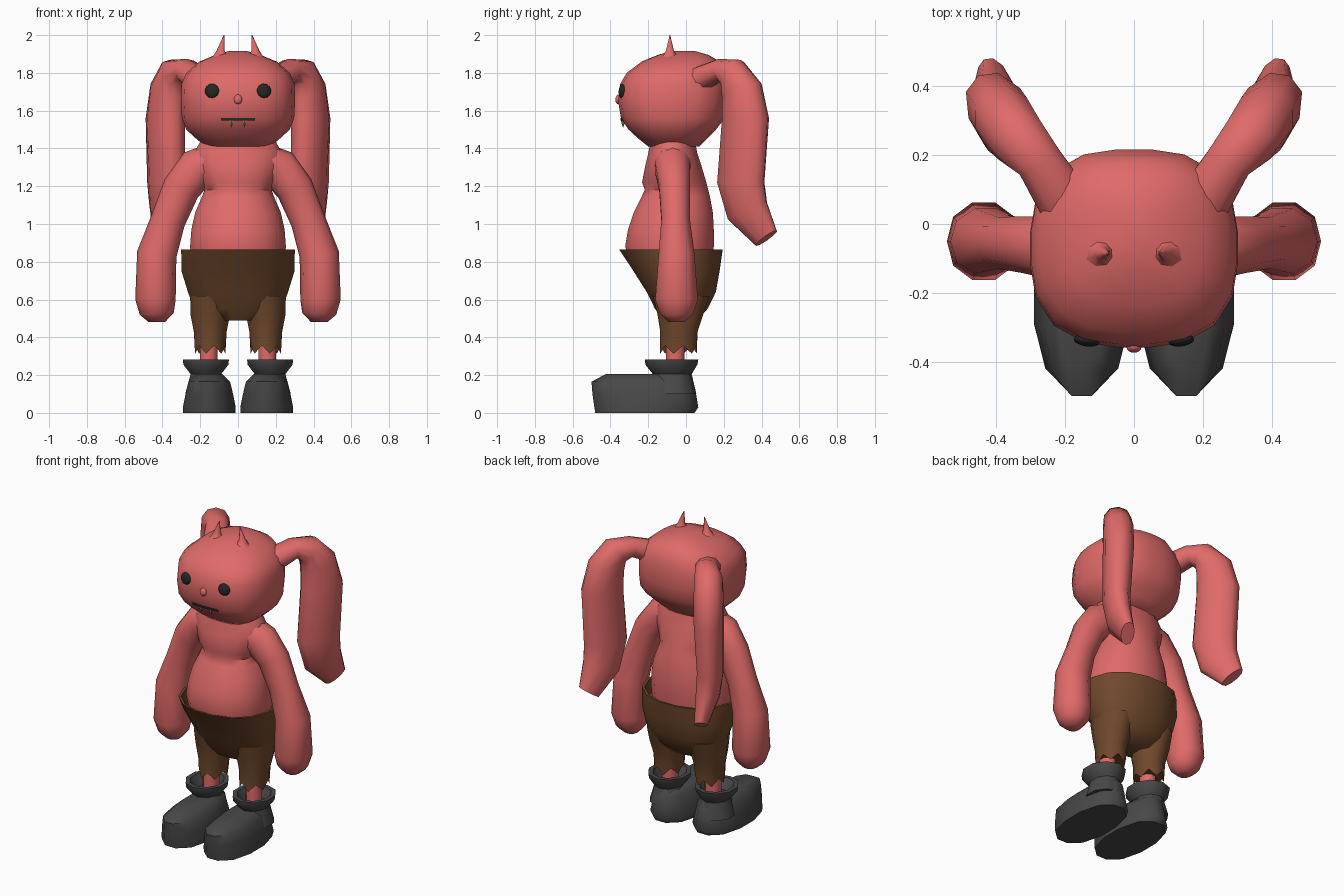
import bpy, bmesh, math
from mathutils import Vector, Matrix
from mathutils.bvhtree import BVHTree


def material(name, rgb):
    m = bpy.data.materials.new(name)
    m.diffuse_color = (*rgb, 1)
    return m


SKIN = material("pink_skin", (0.74, 0.145, 0.14))
BROWN = material("brown_cloth", (0.16, 0.065, 0.025))
BOOT = material("grey_boot", (0.065, 0.065, 0.065))
DARK = material("dark_face", (0.018, 0.02, 0.02))
TOOTH = material("tan_tooth", (0.4, 0.28, 0.15))


def oval(n, power):
    """Unit superellipse points."""
    pts = []
    for i in range(n):
        a = 2 * math.pi * (i + 0.5) / n
        c, s = math.cos(a), math.sin(a)
        r = (abs(c) ** power + abs(s) ** power) ** (-1 / power)
        pts.append((c * r, s * r))
    return pts


def skin_rings(name, rings, mat, mirror=False, angle=50):
    """Bridge rings of points, cap both ends."""
    bm = bmesh.new()
    rows = [[bm.verts.new(p) for p in ring] for ring in rings]
    n = len(rows[0])
    for a, b in zip(rows, rows[1:]):
        for i in range(n):
            j = (i + 1) % n
            bm.faces.new((a[i], a[j], b[j], b[i]))
    bm.faces.new(rows[0][::-1])
    bm.faces.new(rows[-1])
    return finish(name, bm, mat, mirror, angle)


def finish(name, bm, mat, mirror=False, angle=50):
    bmesh.ops.recalc_face_normals(bm, faces=bm.faces)
    me = bpy.data.meshes.new(name)
    bm.to_mesh(me)
    bm.free()
    me.materials.append(mat)
    me.shade_smooth()
    me.set_sharp_from_angle(angle=math.radians(angle))
    ob = bpy.data.objects.new(name, me)
    bpy.context.collection.objects.link(ob)
    if mirror:
        ob.modifiers.new("mirror", 'MIRROR').use_mirror_merge = False
    return ob


def loft(name, rows, mat, cx=0, n=16, power=2.0, mirror=False, angle=50, rag=0):
    """Stack ovals; each row is z, half width, y front, y back."""
    rings = []
    for k, (z, rx, y0, y1) in enumerate(rows):
        zig = rag if k == 0 else 0
        rings.append([(cx + u * rx, (y0 + y1) / 2 + v * (y1 - y0) / 2,
                       z + zig * (-1) ** i) for i, (u, v) in enumerate(oval(n, power))])
    return skin_rings(name, rings, mat, mirror, angle)


def tube(name, rows, side, mat, n=10):
    """Sweep ovals along a path; each row is x, y, z, side radius, in-plane radius."""
    side = Vector(side).normalized()
    pts = [Vector(r[:3]) for r in rows]
    rings = []
    for i, r in enumerate(rows):
        t = pts[min(i + 1, len(pts) - 1)] - pts[max(i - 1, 0)]
        up = t.cross(side).normalized()
        rings.append([pts[i] + side * u * r[3] + up * v * r[4] for u, v in oval(n, 2.2)])
    return skin_rings(name, rings, mat, True, 60)


# Head
head = loft("head", [
    (1.41, 0.17, -0.20, 0.07), (1.45, 0.22, -0.25, 0.11), (1.50, 0.275, -0.305, 0.16),
    (1.56, 0.298, -0.345, 0.205), (1.65, 0.303, -0.36, 0.218), (1.74, 0.30, -0.35, 0.218),
    (1.80, 0.275, -0.315, 0.205), (1.86, 0.205, -0.235, 0.18), (1.895, 0.12, -0.15, 0.12),
    (1.915, 0.05, -0.08, 0.05)], SKIN, n=20, power=2.7)
bm = bmesh.new()
bm.from_mesh(head.data)
head_tree = BVHTree.FromBMesh(bm)
bm.free()


def face_point(x, z):
    p, nrm, _, _ = head_tree.ray_cast(Vector((x, -2, z)), Vector((0, 1, 0)))
    return p, nrm


# Horns: flared bases with sharp tips
horn = [(1.83, 0.09, 0.11), (1.89, 0.094, 0.04), (1.92, 0.092, 0.022),
        (1.96, 0.083, 0.012), (2.0, 0.074, 0.002)]
skin_rings("horns", [[(x + u * r, -0.085 + v * r, z) for u, v in oval(8, 2)]
                     for z, x, r in horn], SKIN, True, 60)

# Long drooping ears
tube("ears", [
    (0.20, 0.06, 1.76, 0.08, 0.07), (0.275, 0.18, 1.815, 0.07, 0.06),
    (0.335, 0.245, 1.80, 0.085, 0.085), (0.37, 0.295, 1.71, 0.09, 0.115),
    (0.385, 0.315, 1.56, 0.09, 0.135), (0.38, 0.29, 1.22, 0.08, 0.14),
    (0.385, 0.325, 1.07, 0.072, 0.125), (0.405, 0.425, 0.925, 0.04, 0.075)],
    (0.85, -0.5, 0), SKIN)

# Torso: chest over a round belly
loft("torso", [
    (0.80, 0.25, -0.30, 0.14), (0.88, 0.257, -0.325, 0.15), (0.97, 0.25, -0.31, 0.15),
    (1.06, 0.23, -0.28, 0.145), (1.14, 0.195, -0.24, 0.13), (1.18, 0.18, -0.22, 0.12),
    (1.22, 0.20, -0.235, 0.11), (1.32, 0.24, -0.215, 0.08), (1.38, 0.235, -0.20, 0.06),
    (1.44, 0.20, -0.19, 0.05)], SKIN, power=2.2)

# Arms with mitten hands
tube("arms", [
    (0.10, -0.07, 1.34, 0.10, 0.10), (0.22, -0.07, 1.29, 0.095, 0.11),
    (0.30, -0.06, 1.19, 0.085, 0.10), (0.37, -0.055, 1.02, 0.078, 0.092),
    (0.43, -0.05, 0.84, 0.098, 0.105), (0.437, -0.05, 0.60, 0.117, 0.107),
    (0.43, -0.05, 0.525, 0.09, 0.09), (0.43, -0.05, 0.482, 0.045, 0.045)], (0, 1, 0), SKIN)

# Trousers: open waist, then two ragged legs
loft("trouser_hips", [
    (0.49, 0.15, -0.12, 0.06), (0.55, 0.235, -0.165, 0.115), (0.64, 0.268, -0.21, 0.16),
    (0.75, 0.302, -0.28, 0.18), (0.865, 0.304, -0.357, 0.197),
    (0.865, 0.288, -0.343, 0.183), (0.78, 0.275, -0.28, 0.165)], BROWN, power=2.3)
loft("trouser_legs", [
    (0.335, 0.083, -0.14, 0.06), (0.43, 0.09, -0.14, 0.065), (0.52, 0.108, -0.155, 0.095),
    (0.62, 0.11, -0.18, 0.13)], BROWN, cx=0.147, n=12, mirror=True, rag=0.022)

# Ankles
loft("ankles", [(0.18, 0.05, -0.11, -0.005), (0.30, 0.05, -0.11, -0.005),
                (0.42, 0.05, -0.11, -0.005)], SKIN, cx=0.155, n=8, mirror=True)

# Boots: rounded foot and flared open cuff
loft("boot_feet", [
    (0.0, 0.142, -0.485, 0.05), (0.03, 0.142, -0.49, 0.07), (0.10, 0.128, -0.50, 0.058),
    (0.165, 0.112, -0.505, 0.045), (0.205, 0.07, -0.43, 0.02)],
    BOOT, cx=0.152, n=12, power=2.4, mirror=True)
loft("boot_cuffs", [
    (0.10, 0.115, -0.19, 0.055), (0.205, 0.085, -0.175, 0.03), (0.255, 0.125, -0.215, 0.06),
    (0.282, 0.128, -0.217, 0.065), (0.282, 0.10, -0.19, 0.037), (0.22, 0.06, -0.15, 0.01)],
    BOOT, cx=0.17, n=10, mirror=True, angle=40)


# Eyes, nose: flattened balls set on the face
def ball(name, x, z, size, mat, mirror):
    p, nrm = face_point(x, z)
    b = bmesh.new()
    turn = nrm.to_track_quat('Z', 'Y').to_matrix().to_4x4()
    bmesh.ops.create_uvsphere(b, u_segments=14, v_segments=8, radius=1,
                              matrix=Matrix.Translation(p) @ turn @ Matrix.Diagonal((*size, 1)))
    return finish(name, b, mat, mirror, 60)


ball("eyes", 0.138, 1.705, (0.038, 0.038, 0.016), DARK, True)
ball("nose", 0.0, 1.66, (0.022, 0.026, 0.016), SKIN, False)

# Mouth: thin strip following the face
strip = []
for i in range(7):
    x = -0.09 + 0.03 * i
    p, _ = face_point(x, 1.555)
    strip.append([(x, p.y + dy, 1.555 + dz) for dy, dz in
                  ((-0.007, -0.007), (-0.007, 0.007), (0.01, 0.007), (0.01, -0.007))])
skin_rings("mouth", strip, DARK, angle=30)

# Fangs
p, _ = face_point(0.035, 1.54)
skin_rings("fangs", [[(0.035 + u * r, p.y - 0.002 + v * r, z) for u, v in oval(6, 2)]
                     for z, r in ((1.555, 0.013), (1.535, 0.009), (1.512, 0.001))], TOOTH, True)
